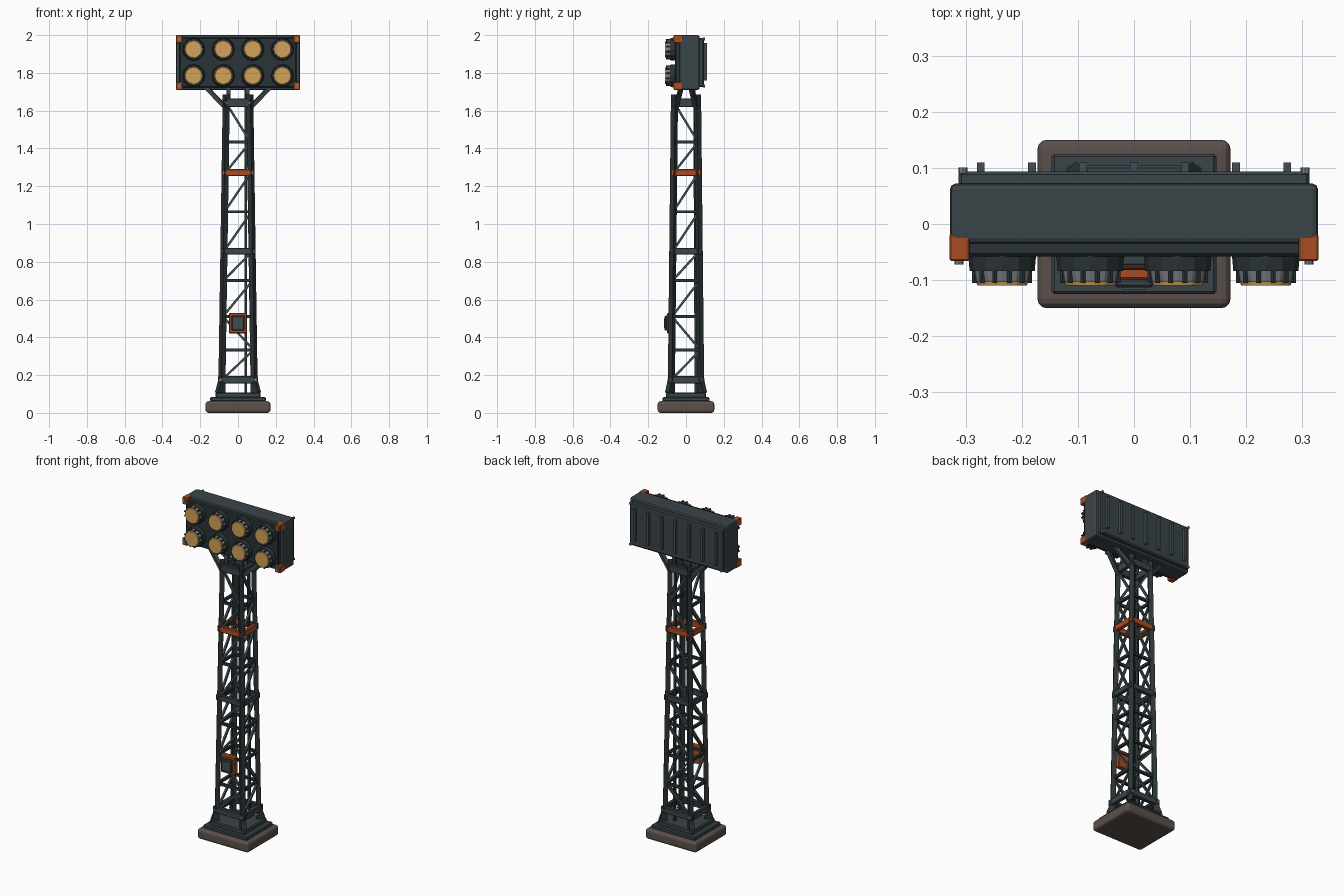
import bpy, bmesh, math
from mathutils import Matrix, Vector

if "Cube" in bpy.data.objects:
    bpy.data.objects.remove(bpy.data.objects["Cube"])


def material(name, rgb):
    m = bpy.data.materials.new(name)
    m.use_nodes = True
    m.diffuse_color = (*rgb, 1)
    bsdf = next(n for n in m.node_tree.nodes if n.type == 'BSDF_PRINCIPLED')
    bsdf.inputs["Base Color"].default_value = (*rgb, 1)
    return m


SLATE = material("slate paint", (.042, .058, .066))
DARK = material("dark steel", (.024, .034, .038))
STEEL = material("brace steel", (.06, .076, .084))
GREY = material("light grey metal", (.18, .2, .215))
ORANGE = material("orange paint", (.4, .075, .016))
BROWN = material("brown footing", (.105, .08, .07))
AMBER = material("amber lens", (.64, .36, .1))


class Part:
    """Collects primitives into one mesh object."""

    def __init__(self, name, mat, bevel=0, segments=1):
        self.name, self.mat = name, mat
        self.bevel, self.segments = bevel, segments
        self.bm = bmesh.new()

    def box(self, x0, x1, y0, y1, z0, z1):
        mid = Vector((x0 + x1, y0 + y1, z0 + z1)) / 2
        size = Matrix.Diagonal((x1 - x0, y1 - y0, z1 - z0, 1))
        bmesh.ops.create_cube(self.bm, size=1, matrix=Matrix.Translation(mid) @ size)

    def beam(self, a, b, w, d=None):
        a, b = Vector(a), Vector(b)
        rot = (b - a).to_track_quat('Z', 'Y').to_matrix().to_4x4()
        size = Matrix.Diagonal((w, d or w, (b - a).length, 1))
        bmesh.ops.create_cube(self.bm, size=1, matrix=Matrix.Translation((a + b) / 2) @ rot @ size)

    def disc(self, x, z, y0, y1, r0, r1, sides=16):
        # cylinder along y, r0 at the back end y0 and r1 at the front end y1
        mat = Matrix.Translation((x, (y0 + y1) / 2, z)) @ Matrix.Rotation(math.pi / 2, 4, 'X')
        bmesh.ops.create_cone(self.bm, cap_ends=True, segments=sides, radius1=r0,
                              radius2=r1, depth=y0 - y1, matrix=mat)

    def done(self):
        me = bpy.data.meshes.new(self.name)
        self.bm.to_mesh(me)
        self.bm.free()
        me.materials.append(self.mat)
        ob = bpy.data.objects.new(self.name, me)
        bpy.context.collection.objects.link(ob)
        if self.bevel:
            mod = ob.modifiers.new("edge bevel", 'BEVEL')
            mod.width, mod.segments = self.bevel, self.segments
            mod.limit_method = 'ANGLE'
        return ob


SIGNS = (-1, 1)
CORNERS = [(sx, sy) for sx in SIGNS for sy in SIGNS]


def leg(sx, sy, z):
    t = (z - .1) / 1.58
    return Vector((sx * (.086 - .024 * t), sy * (.078 - .017 * t), z))


# Footing and stepped plinth
p = Part("footing", BROWN, .016, 3)
p.box(-.172, .172, -.15, .15, 0, .062)
p.done()
p = Part("plinth", SLATE, .005)
p.box(-.147, .147, -.125, .125, .06, .083)
p.box(-.12, .12, -.105, .105, .08, .108)
p.done()

# Legs with splayed feet
p = Part("tower_legs", DARK)
for sx, sy in CORNERS:
    p.beam(leg(sx, sy, .1), leg(sx, sy, 1.685), .027)
    p.beam((sx * .103, sy * .092, .105), leg(sx, sy, .17), .028)
p.done()

# Horizontal rails and diagonal bracing on the four sides
levels = [.175, .333, .51, .7, .855, 1.065, 1.27, 1.434, 1.64]
rails = Part("tower_rails", DARK)
braces = Part("tower_braces", STEEL)
for i, z in enumerate(levels):
    for s in SIGNS:
        rails.beam(leg(-1, s, z), leg(1, s, z), .015)
        rails.beam(leg(s, -1, z), leg(s, 1, z), .015)
        if i < len(levels) - 1:
            top = levels[i + 1]
            lo, hi = (top, z) if i in (1, 7) else (z, top)
            braces.beam(leg(-1, s, lo), leg(1, s, hi), .012)
            braces.beam(leg(s, -1, lo), leg(s, 1, hi), .012)
rails.done()
braces.done()

# Collars wrapped around the tower, with corner bolts
bolts = Part("collar_bolts", GREY)
for name, z, h, hx, hy, mat in (("lower_collar", .175, .038, .105, .093, SLATE),
                                ("middle_collar", .855, .034, .092, .082, SLATE),
                                ("orange_collar", 1.272, .036, .085, .079, ORANGE),
                                ("upper_collar", 1.642, .044, .077, .074, SLATE)):
    p = Part(name, mat, .003)
    for s in SIGNS:
        ya, yb = sorted((s * hy, s * (hy - .022)))
        p.box(-hx, hx, ya, yb, z - h / 2, z + h / 2)
        xa, xb = sorted((s * hx, s * (hx - .022)))
        p.box(xa, xb, -hy + .022, hy - .022, z - h / 2, z + h / 2)
        for sx in SIGNS:
            y = s * hy
            bolts.disc(sx * (hx - .014), z, y + .004, y - .004, .008, .008, 8)
    p.done()
bolts.done()

# Cable conduit up the back of the tower
p = Part("cable_conduit", DARK)
p.beam((.04, .052, .108), (.04, .045, 1.72), .013)
p.done()

# Control box on the front
p = Part("control_box", ORANGE, .005)
p.box(-.048, .048, -.1, -.07, .42, .53)
p.done()
p = Part("control_box_door", SLATE, .004)
p.box(-.034, .034, -.113, -.098, .435, .515)
p.done()
p = Part("control_box_plate", STEEL)
p.box(-.02, .02, -.117, -.112, .45, .5)
p.done()

# Struts carrying the lamp head
p = Part("head_struts", SLATE)
for sx, sy in CORNERS:
    p.beam((sx * .06, sy * .055, 1.61), (sx * .17, sy * .025, 1.725), .022)
    p.beam((sx * .05, sy * .045, 1.65), (sx * .05, sy * .03, 1.72), .02)
p.done()

# Lamp head housing with front and back panels
p = Part("head_housing", SLATE, .01, 2)
p.box(-.328, .328, -.035, .072, 1.71, 2)
p.done()
p = Part("head_front_panel", DARK, .005)
p.box(-.31, .31, -.058, -.03, 1.722, 1.988)
p.done()
p = Part("head_back_panel", SLATE, .006)
p.box(-.313, .313, .06, .094, 1.725, 1.985)
p.done()

# Vertical ribs on the back
p = Part("back_ribs", STEEL)
for i in range(-3, 4):
    p.box(i * .091 - .007, i * .091 + .007, .09, .11, 1.76, 1.957)
p.done()

# Orange corner guards and their screws
guards = Part("corner_guards", ORANGE, .003)
screws = Part("corner_screws", GREY)
for s in SIGNS:
    xa, xb = sorted((s * .293, s * .329))
    for z in (1.731, 1.979):
        guards.box(xa, xb, -.066, -.018, z - .021, z + .021)
        screws.disc(s * .312, z, -.062, -.072, .008, .008, 8)
        screws.disc(s * .305, z, .101, .09, .008, .008, 8)
guards.done()
screws.done()

# Eight lamps: dark body, grey bezel, amber lens, rim studs
bodies = Part("lamp_bodies", DARK)
bezels = Part("lamp_bezels", GREY)
lenses = Part("lamp_lenses", AMBER)
studs = Part("lamp_studs", DARK)
for x in (-.235, -.078, .078, .235):
    for z in (1.785, 1.925):
        bodies.disc(x, z, -.05, -.084, .061, .058, 12)
        bezels.disc(x, z, -.082, -.103, .054, .05, 12)
        lenses.disc(x, z, -.1, -.11, .047, .044, 20)
        for k in range(12):
            a = math.tau * (k + .5) / 12
            studs.disc(x + .051 * math.cos(a), z + .051 * math.sin(a), -.08, -.105, .005, .005, 6)
for part in (bodies, bezels, lenses, studs):
    part.done()
